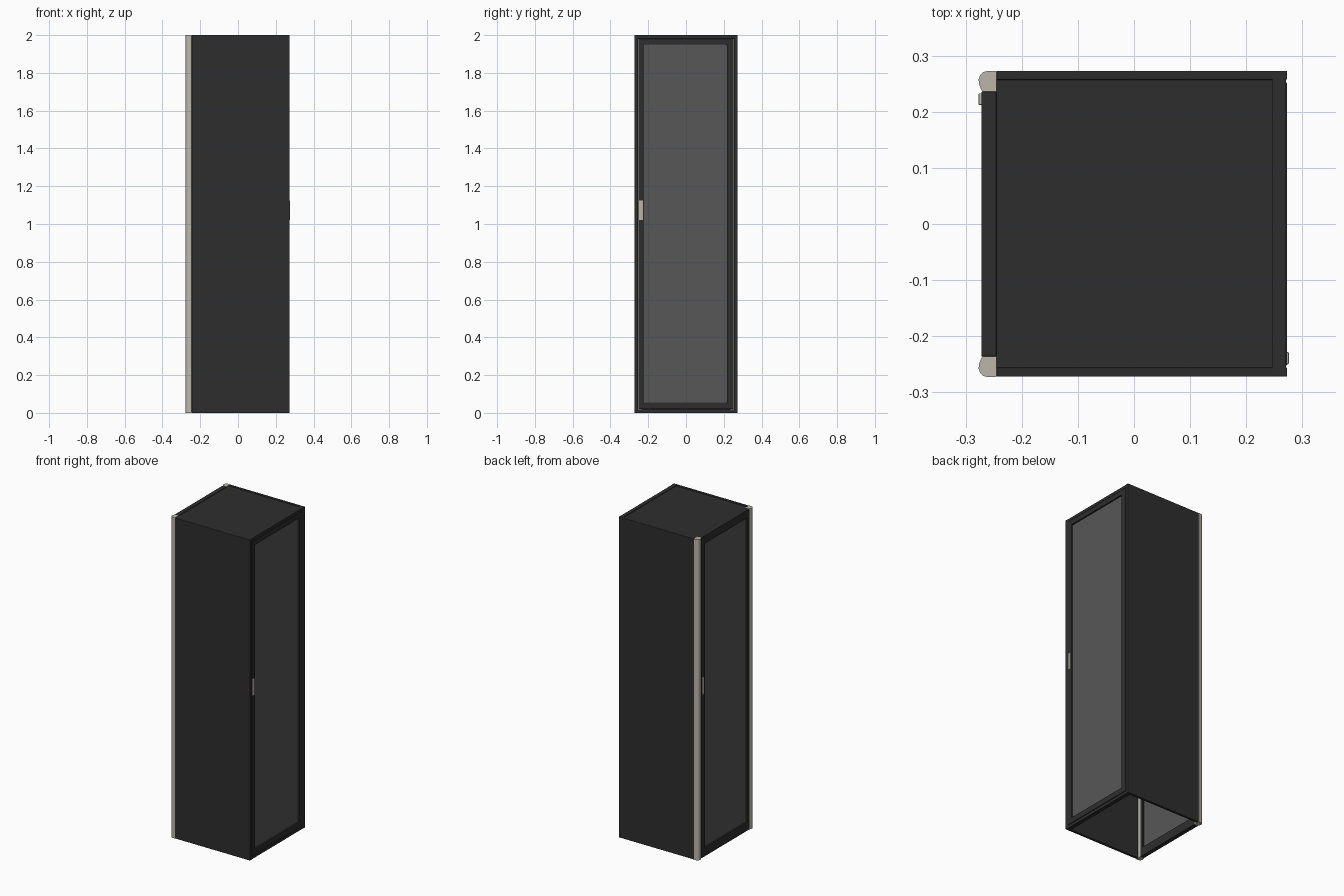
import bpy, bmesh

if "Cube" in bpy.data.objects:
    bpy.data.objects.remove(bpy.data.objects["Cube"])


def mat(name, rgb):
    m = bpy.data.materials.new(name)
    m.diffuse_color = (*rgb, 1)
    m.use_nodes = True
    m.node_tree.nodes["Principled BSDF"].inputs["Base Color"].default_value = m.diffuse_color
    return m


DARK = mat("charcoal", (0.027, 0.027, 0.027))
MESH = mat("mesh_grey", (0.095, 0.095, 0.095))
BEIGE = mat("warm_beige", (0.50, 0.47, 0.40))


def finish(name, bm, material, bevel=0.0):
    bmesh.ops.recalc_face_normals(bm, faces=bm.faces)
    me = bpy.data.meshes.new(name)
    bm.to_mesh(me)
    bm.free()
    me.materials.append(material)
    ob = bpy.data.objects.new(name, me)
    bpy.context.collection.objects.link(ob)
    if bevel:
        b = ob.modifiers.new("bevel", 'BEVEL')
        b.width, b.segments, b.limit_method = bevel, 2, 'ANGLE'
    return ob


def box(name, x, y, z, material, bevel=0.0):
    bm = bmesh.new()
    bmesh.ops.create_cube(bm, size=1)
    for v in bm.verts:
        for i, (a, b) in enumerate((x, y, z)):
            v.co[i] = (a + b) / 2 + v.co[i] * (b - a)
    return finish(name, bm, material, bevel)


def frame(name, x, outer, inner, material, bevel=0.0):
    """Rectangular ring in the yz plane; outer and inner are (y0, y1, z0, z1)."""
    bm = bmesh.new()

    def loop(xx, r):
        y0, y1, z0, z1 = r
        return [bm.verts.new((xx, y, z)) for y, z in ((y0, z0), (y1, z0), (y1, z1), (y0, z1))]
    rings = [loop(x[0], outer), loop(x[1], outer), loop(x[1], inner), loop(x[0], inner)]
    for k in range(4):
        a, b = rings[k], rings[(k + 1) % 4]
        for i in range(4):
            j = (i + 1) % 4
            bm.faces.new((a[i], a[j], b[j], b[i]))
    return finish(name, bm, material, bevel)


# Side walls and slightly sunken roof; the cabinet is open underneath
box("side_wall_front", (-0.245, 0.273), (-0.272, -0.256), (0, 2), DARK, 0.002)
box("side_wall_back", (-0.245, 0.273), (0.257, 0.273), (0, 2), DARK, 0.002)
box("roof", (-0.246, 0.248), (-0.257, 0.258), (1.98, 1.997), DARK)

# Right end: surround, door frame with a narrow gap, mesh panel
frame("rear_surround", (0.247, 0.271), (-0.258, 0.259, 0, 2), (-0.254, 0.254, 0.018, 1.983), DARK)
frame("rear_door_frame", (0.249, 0.273), (-0.252, 0.252, 0.02, 1.981), (-0.222, 0.216, 0.055, 1.95), DARK, 0.002)
box("rear_mesh", (0.256, 0.264), (-0.223, 0.217, ), (0.054, 1.951), MESH)
box("rear_handle", (0.265, 0.276), (-0.250, -0.228), (1.02, 1.125), BEIGE, 0.002)

# Left end: door between the two posts
frame("front_door_frame", (-0.272, -0.245), (-0.236, 0.236, 0, 2), (-0.216, 0.2, 0.055, 1.95), DARK, 0.002)
box("front_mesh", (-0.263, -0.255), (-0.217, 0.201), (0.054, 1.951), MESH)
box("front_handle", (-0.277, -0.265), (0.212, 0.233), (1.02, 1.125), BEIGE, 0.002)

# Rounded corner posts, mirrored front to back
profile = [(-0.245, 0.273), (-0.260, 0.273), (-0.268, 0.271), (-0.274, 0.266),
           (-0.277, 0.258), (-0.276, 0.249), (-0.273, 0.241), (-0.270, 0.236), (-0.245, 0.236)]
for name, s in (("post_back", 1), ("post_front", -1)):
    bm = bmesh.new()
    face = bm.faces.new([bm.verts.new((x, s * y, 0)) for x, y in profile])
    ext = bmesh.ops.extrude_face_region(bm, geom=[face], use_keep_orig=True)
    for v in ext["geom"]:
        if isinstance(v, bmesh.types.BMVert):
            v.co.z = 2
    ob = finish(name, bm, BEIGE)
    bpy.context.view_layer.objects.active = ob
    ob.select_set(True)
    bpy.ops.object.shade_smooth_by_angle(angle=0.7)
    ob.select_set(False)
